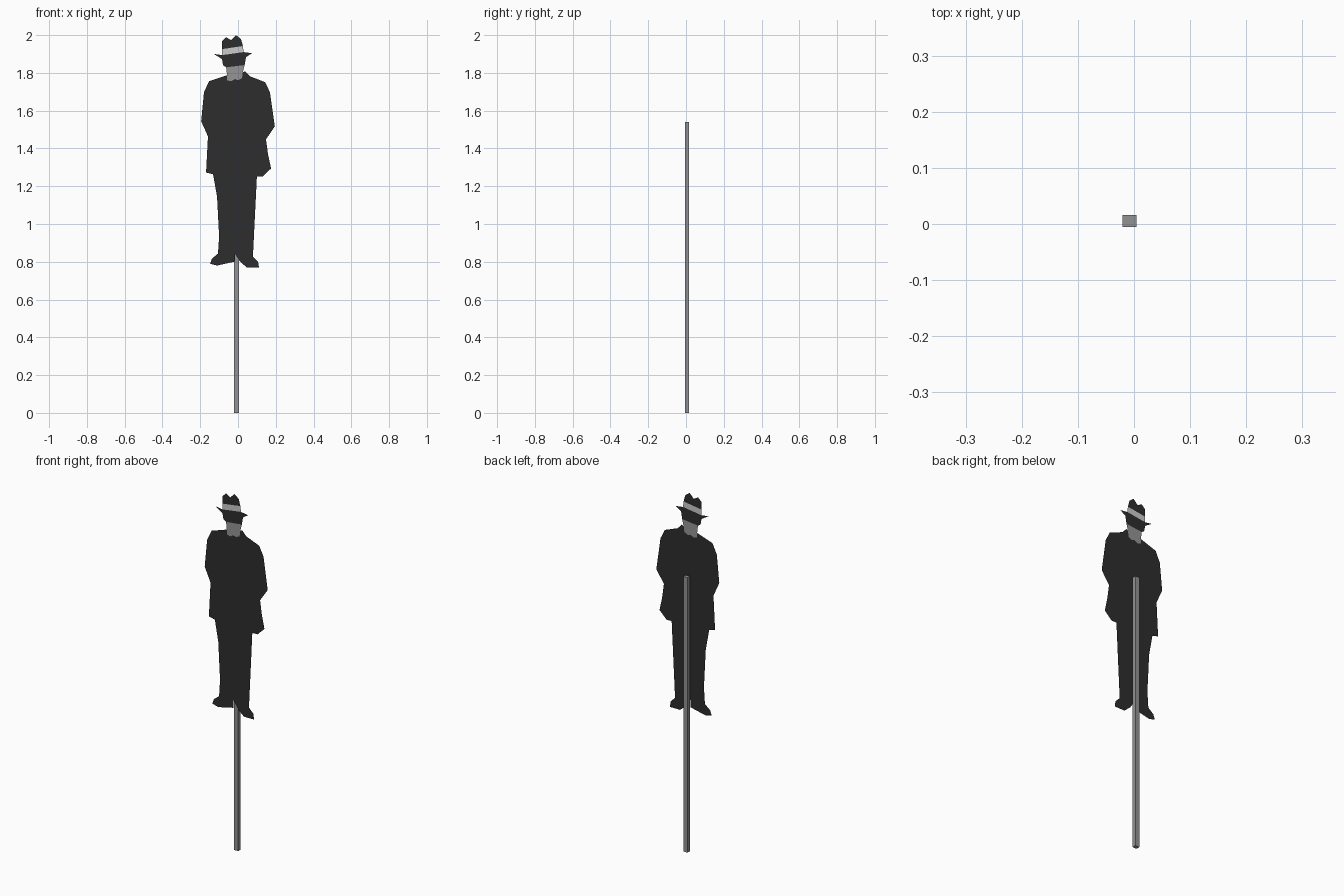
import bpy, bmesh

if "Cube" in bpy.data.objects:
    bpy.data.objects.remove(bpy.data.objects["Cube"])

PLANE_Y = -0.016  # the flat cut-out stands just in front of the post


def material(name, value):
    m = bpy.data.materials.new(name)
    m.diffuse_color = (value, value, value, 1)
    m.use_nodes = True
    m.node_tree.nodes["Principled BSDF"].inputs["Base Color"].default_value = m.diffuse_color
    return m


black = material("dark cloth", 0.027)
grey = material("mid grey", 0.30)
pale = material("pale grey", 0.60)
steel = material("post grey", 0.29)


def add_object(name, bm, mat):
    me = bpy.data.meshes.new(name)
    bm.to_mesh(me)
    bm.free()
    me.materials.append(mat)
    ob = bpy.data.objects.new(name, me)
    bpy.context.collection.objects.link(ob)
    return ob


def sheet(name, outline, mat):
    """Flat panel facing the front; outline is (x, z) in thousandths."""
    bm = bmesh.new()
    verts = [bm.verts.new((x / 1000, PLANE_Y, z / 1000)) for x, z in outline]
    face = bm.faces.new(verts)
    face.normal_update()
    if face.normal.y > 0:
        face.normal_flip()
    bmesh.ops.triangulate(bm, faces=[face])
    return add_object(name, bm, mat)


# Hat: crown, band, then brim with the shaded upper face
sheet("hat_crown", [(-85, 1926), (-85, 1968), (-63, 1989), (-37, 1973),
                    (-11, 2000), (16, 1979), (26, 1942)], black)
sheet("hat_band", [(-85, 1926), (26, 1942), (30, 1910), (-85, 1894)], pale)
sheet("hat_brim", [(-127, 1900), (-85, 1894), (30, 1910), (74, 1904),
                   (42, 1883), (35, 1841), (-63, 1830), (-79, 1841),
                   (-85, 1873)], black)

# Lower face and collar
collar = [(-58, 1788), (-58, 1761), (-37, 1756), (-16, 1767), (0, 1761),
          (21, 1772), (26, 1804)]
sheet("lower_face", [(35, 1841), (-63, 1830)] + collar, grey)

# Suit: right side down, shoes, left side up
right_side = [(37, 1809), (63, 1782), (143, 1751), (169, 1698), (195, 1517),
              (148, 1448), (159, 1369), (175, 1294), (132, 1252), (100, 1252),
              (90, 1050), (79, 828)]
shoes = [(106, 801), (111, 769), (48, 769), (11, 801), (-16, 843), (-17, 801),
         (-111, 780), (-148, 790), (-138, 817), (-106, 843)]
left_side = [(-100, 934), (-111, 1146), (-132, 1263), (-169, 1273),
             (-159, 1464), (-195, 1544), (-180, 1698), (-153, 1756)]
sheet("suit", collar + right_side + shoes + left_side, black)

# Square support post behind the cut-out
bm = bmesh.new()
bmesh.ops.create_cube(bm, size=1)
bmesh.ops.scale(bm, vec=(0.025, 0.021, 1.54), verts=bm.verts)
bmesh.ops.translate(bm, vec=(-0.008, 0.0055, 0.77), verts=bm.verts)
add_object("post", bm, steel)
